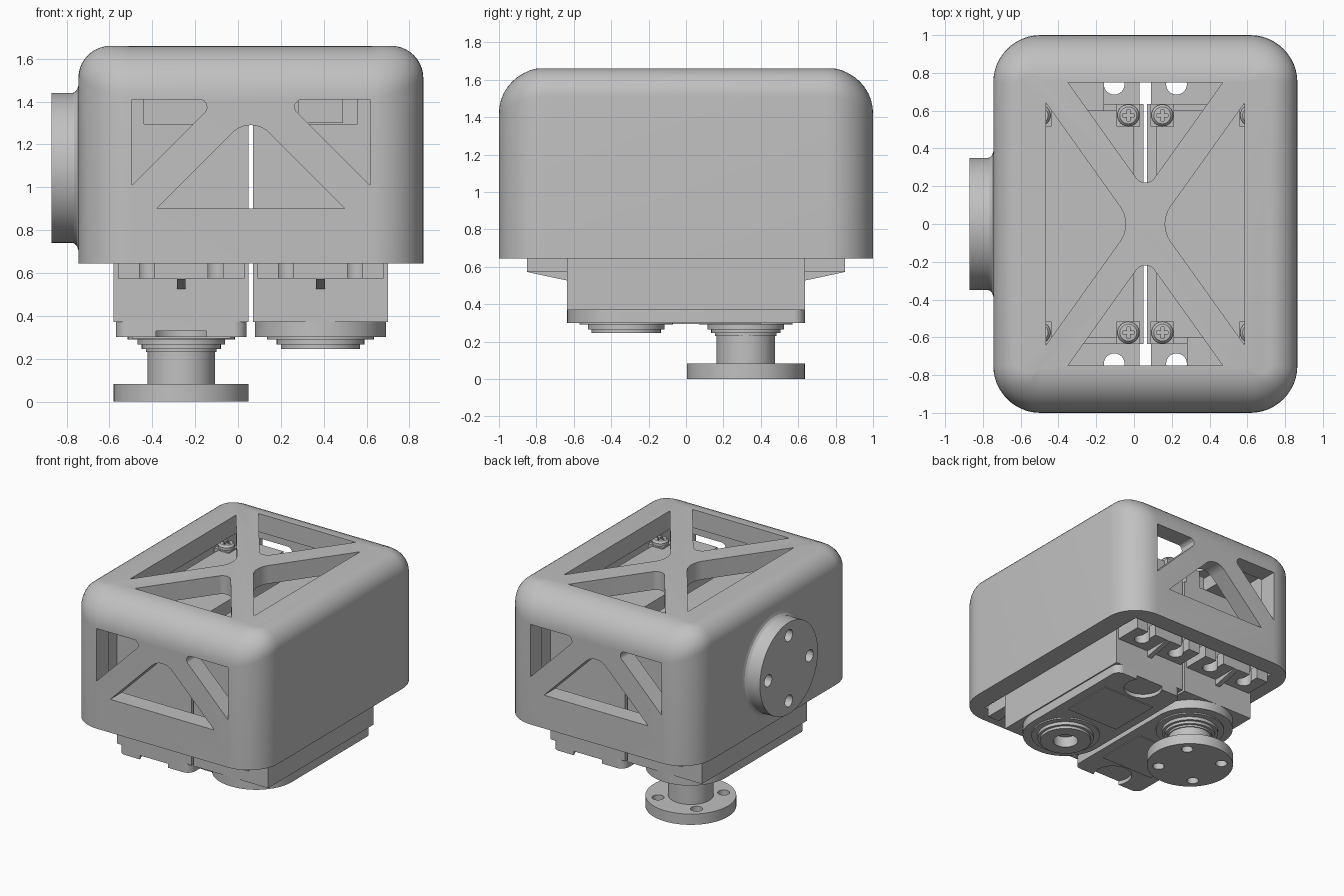
import bpy, bmesh, math
from mathutils import Matrix, Vector

if "Cube" in bpy.data.objects:
    bpy.data.objects.remove(bpy.data.objects["Cube"])

CX = 0.06                       # middle of the shell in x
grey = bpy.data.materials.new("light grey")
grey.diffuse_color = (0.53, 0.53, 0.53, 1)
grey.use_nodes = True
grey.node_tree.nodes["Principled BSDF"].inputs["Base Color"].default_value = grey.diffuse_color


def finish(name, bm, smooth=True):
    bmesh.ops.recalc_face_normals(bm, faces=bm.faces)
    me = bpy.data.meshes.new(name)
    bm.to_mesh(me)
    bm.free()
    me.materials.append(grey)
    ob = bpy.data.objects.new(name, me)
    bpy.context.collection.objects.link(ob)
    return ob


def loft(name, rings):
    """Closed solid through rings of equal point count."""
    bm = bmesh.new()
    vs = [[bm.verts.new(p) for p in r] for r in rings]
    n = len(vs[0])
    for a, b in zip(vs, vs[1:]):
        for i in range(n):
            j = (i + 1) % n
            bm.faces.new((a[i], a[j], b[j], b[i]))
    bm.faces.new(vs[0][::-1])
    bm.faces.new(vs[-1])
    return finish(name, bm)


def rounded(pts, radii, seg=8):
    """Polygon outline with rounded corners."""
    out = []
    for i, p in enumerate(pts):
        p, r = Vector(p), radii[i]
        if r == 0:
            out.append(p)
            continue
        a = (Vector(pts[i - 1]) - p).normalized()
        b = (Vector(pts[(i + 1) % len(pts)]) - p).normalized()
        half = a.angle(b) / 2
        c = p + (a + b).normalized() * r / math.sin(half)
        u = (p + a * r / math.tan(half) - c)
        v = (p + b * r / math.tan(half) - c)
        for k in range(seg + 1):
            t = k / seg
            out.append(c + (u * (1 - t) + v * t).normalized() * r)
    return out


def prism(name, pts, lo, hi, axis="Z"):
    to = {"Z": lambda p, h: (p[0], p[1], h), "Y": lambda p, h: (p[0], h, p[1]),
          "X": lambda p, h: (h, p[0], p[1])}[axis]
    return loft(name, [[to(p, h) for p in pts] for h in (lo, hi)])


def box(name, x0, x1, y0, y1, z0, z1):
    return prism(name, [(x0, y0), (x1, y0), (x1, y1), (x0, y1)], z0, z1)


def circle(x, y, r, n=32):
    return [(x + r * math.cos(math.tau * k / n), y + r * math.sin(math.tau * k / n)) for k in range(n)]


def lathe(name, profile, x=0, y=0, n=48):
    """Turned part about a vertical axis from (radius, height) pairs."""
    return loft(name, [[(a, b, h) for a, b in circle(x, y, max(r, 0.002), n)] for r, h in profile])


def cut(ob, *cutters):
    bpy.context.view_layer.objects.active = ob
    for c in cutters:
        m = ob.modifiers.new("cut", "BOOLEAN")
        m.operation, m.object, m.solver = "DIFFERENCE", c, "EXACT"
        bpy.ops.object.modifier_apply(modifier=m.name)
        bpy.data.objects.remove(c)
    return ob


# --- Shell: rounded box, softer over front and back than over the sides
def shell_ring(a):
    ring = []
    for q, (sx, sy) in enumerate([(1, 1), (-1, 1), (-1, -1), (1, -1)]):
        for k in range(13):
            t = math.radians(90 * (q + k / 12))
            nx, ny = math.cos(t), math.sin(t)
            r = 0.15 + 0.09 * ny * ny
            d = 0.25 - r * (1 - math.cos(a))
            ring.append((CX + sx * 0.555 + nx * d, sy * 0.75 + ny * d, 1.66 - r * (1 - math.sin(a))))
    return ring


base = [(x, y, 0.645) for x, y, z in shell_ring(0)]
shell = loft("shell", [base] + [shell_ring(math.radians(9 * k)) for k in range(11)])
cutters = [box("cavity", -0.585, 0.705, -0.86, 0.86, 0.5, 1.52)]
# Roof windows leaving an X brace
for s in (1, -1):
    cutters.append(prism("roof_end", rounded(
        [(CX - 0.41, s * 0.75), (CX + 0.41, s * 0.75), (CX, s * 0.176)], (0, 0, 0.06)), 1.45, 1.8))
    cutters.append(prism("roof_side", rounded(
        [(CX + s * 0.525, 0.64), (CX + s * 0.525, -0.64), (CX + s * 0.068, 0)], (0, 0, 0.16)), 1.45, 1.8))
# Front and back wall windows
for s in (1, -1):
    y0, y1 = sorted((s * 0.8, s * 1.1))
    cutters.append(prism("wall_middle", rounded(
        [(CX - 0.44, 0.9), (CX + 0.44, 0.9), (CX, 1.34)], (0, 0, 0.12)), y0, y1, "Y"))
    for m in (1, -1):
        cutters.append(prism("wall_corner", rounded(
            [(CX + m * 0.555, 1.41), (CX + m * 0.555, 1.01), (CX + m * 0.155, 1.41)], (0, 0, 0.035)), y0, y1, "Y"))
cut(shell, *cutters)

# --- Round mounting flange on the left side
flange = lathe("side_flange", [(0, -0.16), (0.385, -0.16), (0.385, 0), (0.365, 0.006), (0.352, 0.02),
                               (0.35, 0.03), (0.35, 0.125), (0, 0.125)], n=64)
cut(flange, *[prism("hole", circle(0.25 * a, 0.25 * b, 0.045, 24), 0.0, 0.2)
              for a, b in ((1, 0), (-1, 0), (0, 1), (0, -1))])
flange.data.transform(Matrix.Translation((-0.745, 0, 1.09)) @ Matrix.Rotation(-math.pi / 2, 4, "Y"))

# --- One servo around its own centre, output towards -y
OY = -0.32
servo = [
    box("servo_body", -0.315, 0.315, -0.635, 0.635, 0.37, 1.295),
    box("servo_lid", -0.265, 0.265, -0.6, 0.6, 1.29, 1.42),
    box("cable_plug", -0.105, 0.105, -0.78, -0.59, 1.3, 1.41),
    prism("gear_cover", rounded([(-0.305, -0.635), (0.305, -0.635), (0.305, 0.635), (-0.305, 0.635)],
                                (0.3, 0.3, 0.06, 0.06), 16), 0.3, 0.38),
    box("cover_panel", -0.23, 0.23, -0.02, 0.4, 0.294, 0.302),
    lathe("output_boss", [(0, 0.33), (0.09, 0.33), (0.09, 0.245), (0.185, 0.245), (0.185, 0.265),
                          (0.205, 0.265), (0.205, 0.29), (0.25, 0.29), (0.25, 0.335), (0, 0.335)], 0, OY),
]
cut(servo[3], prism("bore", circle(0, OY, 0.15), 0.2, 0.5),
    prism("end_recess", circle(0, 0.56, 0.14), 0.2, 0.33))
for k in (-1, 0, 1):
    servo.append(prism("plug_pin", circle(k * 0.05, 1.352, 0.022, 20), -0.786, -0.775, "Y"))
# Mounting ears with open screw slots and a gusset below
for s in (1, -1):
    y0, y1 = sorted((s * 0.62, s * 0.85))
    ear = box("mounting_ear", -0.295, 0.295, y0, y1, 0.575, 0.68)
    for m in (1, -1):
        x = m * 0.16
        a, b = sorted((s * 0.74, s * 0.9))
        cut(ear, prism("hole", circle(x, s * 0.74, 0.055, 24), 0.5, 0.8),
            box("slot", x - 0.035, x + 0.035, a, b, 0.5, 0.8))
    servo.append(ear)
    servo.append(prism("ear_gusset", [(s * 0.63, 0.525), (s * 0.85, 0.572), (s * 0.85, 0.58), (s * 0.63, 0.58)],
                       -0.02, 0.02, "X"))
    # Corner lugs with cross-head screws
    for m in (1, -1):
        x, y = m * 0.235, s * 0.575
        servo.append(box("corner_lug", x - 0.062, x + 0.062, y - 0.06, y + 0.06, 1.29, 1.43))
        screw = lathe("lid_screw", [(0, 1.42), (0.058, 1.42), (0.058, 1.45), (0.045, 1.465), (0, 1.468)], x, y, 24)
        cut(screw, box("slot_a", x - 0.03, x + 0.03, y - 0.008, y + 0.008, 1.445, 1.5),
            box("slot_b", x - 0.008, x + 0.008, y - 0.03, y + 0.03, 1.445, 1.5))
        servo.append(screw)
# Right servo, and its half-turned twin on the left
for ob in servo:
    twin = ob.copy()
    bpy.context.collection.objects.link(twin)
    ob.location.x = 0.385
    twin.location.x = -0.265
    twin.rotation_euler.z = math.pi

# --- Output horn on the left servo
horn = lathe("output_horn", [(0, 0), (0.315, 0), (0.315, 0.082), (0.157, 0.082), (0.157, 0.25), (0, 0.25)],
             -0.265, 0.32, 64)
cut(horn, *[prism("hole", circle(-0.265 + 0.163 * a, 0.32 + 0.163 * b, 0.042, 24), -0.1, 0.2)
            for a in (1, -1) for b in (1, -1)])
lathe("horn_collar", [(0, 0.23), (0.165, 0.23), (0.165, 0.26), (0, 0.26)], -0.265, 0.32)

# --- Smooth the curved surfaces, keep edges sharp
bpy.ops.object.select_all(action="DESELECT")
for ob in bpy.context.scene.objects:
    ob.select_set(True)
bpy.context.view_layer.objects.active = shell
bpy.ops.object.shade_smooth_by_angle(angle=math.radians(30))
